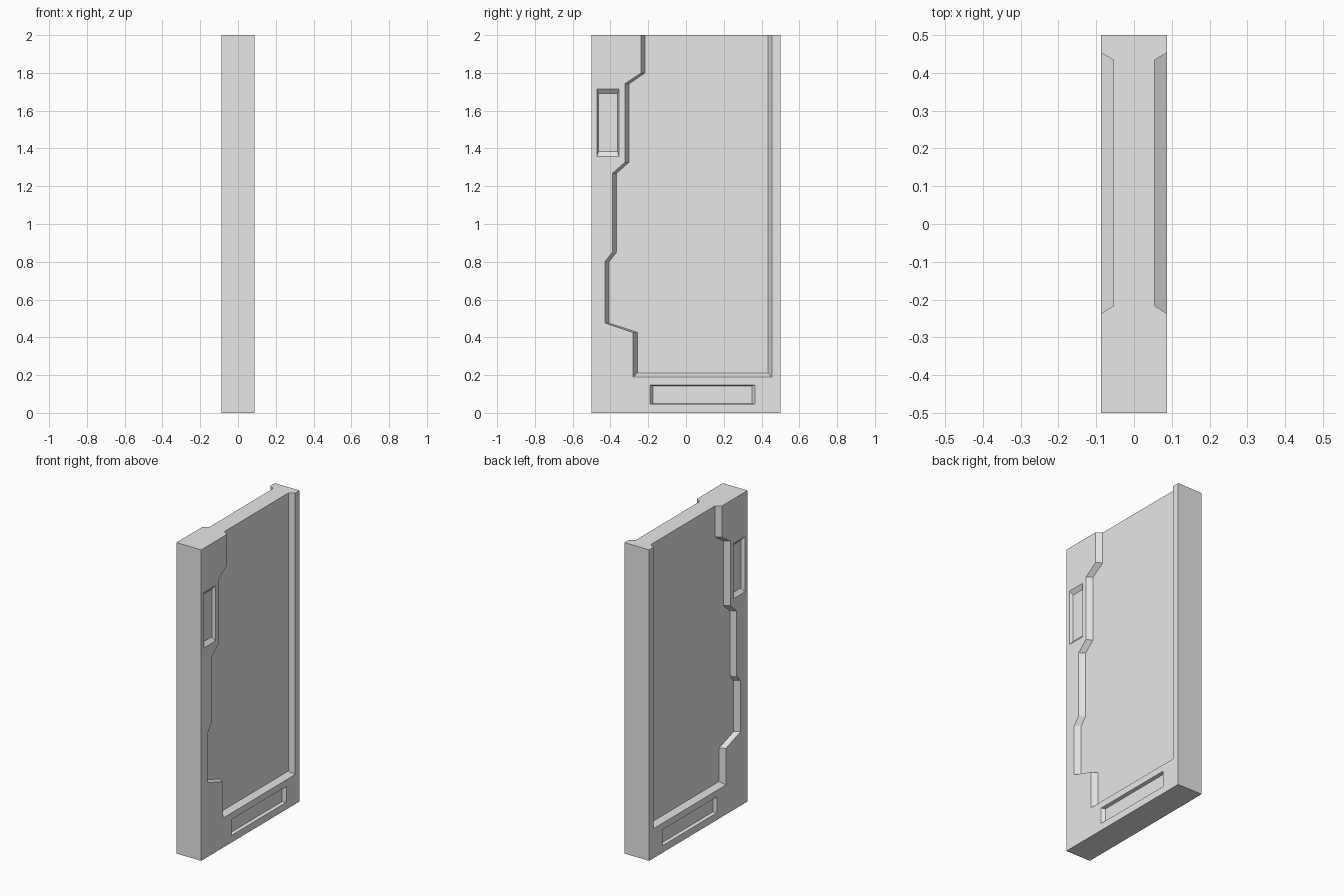
import bpy
import bmesh

# Remove the default cube only
cube = bpy.data.objects.get("Cube")
if cube:
    bpy.data.objects.remove(cube, do_unlink=True)

HALF = 0.088      # half the panel thickness
CLEAR = 0.05      # how far cutters stick out of the surface

grey = bpy.data.materials.new("light_grey")
grey.use_nodes = True
colour = (0.8, 0.8, 0.8, 1)
grey.diffuse_color = colour
grey.node_tree.nodes["Principled BSDF"].inputs["Base Color"].default_value = colour


def add_object(name, bm):
    bmesh.ops.recalc_face_normals(bm, faces=bm.faces)
    mesh = bpy.data.meshes.new(name)
    bm.to_mesh(mesh)
    bm.free()
    mesh.materials.append(grey)
    obj = bpy.data.objects.new(name, mesh)
    bpy.context.collection.objects.link(obj)
    return obj


def make_cutter(name, rim, floor, depth, side):
    """Tapered pocket from a rim outline to a floor outline, in (y, z)."""
    bm = bmesh.new()
    rings = []
    for outline, x in ((floor, HALF - depth), (rim, HALF), (rim, HALF + CLEAR)):
        rings.append([bm.verts.new((side * x, y, z)) for y, z in outline])
    bm.faces.new(rings[0])
    bm.faces.new(rings[-1])
    count = len(rim)
    for low, high in zip(rings, rings[1:]):
        for i in range(count):
            j = (i + 1) % count
            bm.faces.new((low[i], low[j], high[j], high[i]))
    return add_object(name, bm)


def rectangle(y0, y1, z0, z1):
    return [(y0, z0), (y1, z0), (y1, z1), (y0, z1)]


# Solid panel
bm = bmesh.new()
bmesh.ops.create_cube(bm, size=1)
for v in bm.verts:
    v.co = (v.co.x * 2 * HALF, v.co.y, v.co.z * 2 + 1)
panel = add_object("wall_panel", bm)

# Large recess with a stepped front edge, open at the top
steps = [(-0.238, 2.1), (-0.238, 1.80), (-0.324, 1.742), (-0.324, 1.326),
         (-0.39, 1.268), (-0.39, 0.85), (-0.43, 0.80), (-0.43, 0.476),
         (-0.28, 0.426)]
recess_rim = steps + [(-0.28, 0.19), (0.454, 0.19), (0.454, 2.1)]
recess_floor = [(y + (0.022 if y < 0 else -0.02), z + (0.022 if z < 0.2 else 0))
                for y, z in recess_rim]

# Upright slot at the front and long slot along the foot
pockets = [
    ("recess", recess_rim, recess_floor, 0.034),
    ("upright_slot", rectangle(-0.472, -0.356, 1.358, 1.714),
     rectangle(-0.463, -0.362, 1.383, 1.69), 0.02),
    ("foot_slot", rectangle(-0.19, 0.365, 0.046, 0.148),
     rectangle(-0.175, 0.35, 0.051, 0.143), 0.02),
]

# Cut every pocket into both broad sides
cutters = []
for side in (1, -1):
    for name, rim, floor, depth in pockets:
        cutter = make_cutter(name + "_cutter", rim, floor, depth, side)
        cutter.hide_render = True
        cutters.append(cutter)
        cut = panel.modifiers.new(name, 'BOOLEAN')
        cut.operation = 'DIFFERENCE'
        cut.solver = 'EXACT'
        cut.object = cutter

# Bake the cuts and discard the cutters
bpy.context.view_layer.update()
evaluated = panel.evaluated_get(bpy.context.evaluated_depsgraph_get())
baked = bpy.data.meshes.new_from_object(evaluated)
panel.modifiers.clear()
panel.data = baked
baked.name = "wall_panel"
baked.materials.clear()
baked.materials.append(grey)
for poly in baked.polygons:
    poly.material_index = 0
    poly.use_smooth = False
for cutter in cutters:
    bpy.data.objects.remove(cutter, do_unlink=True)
